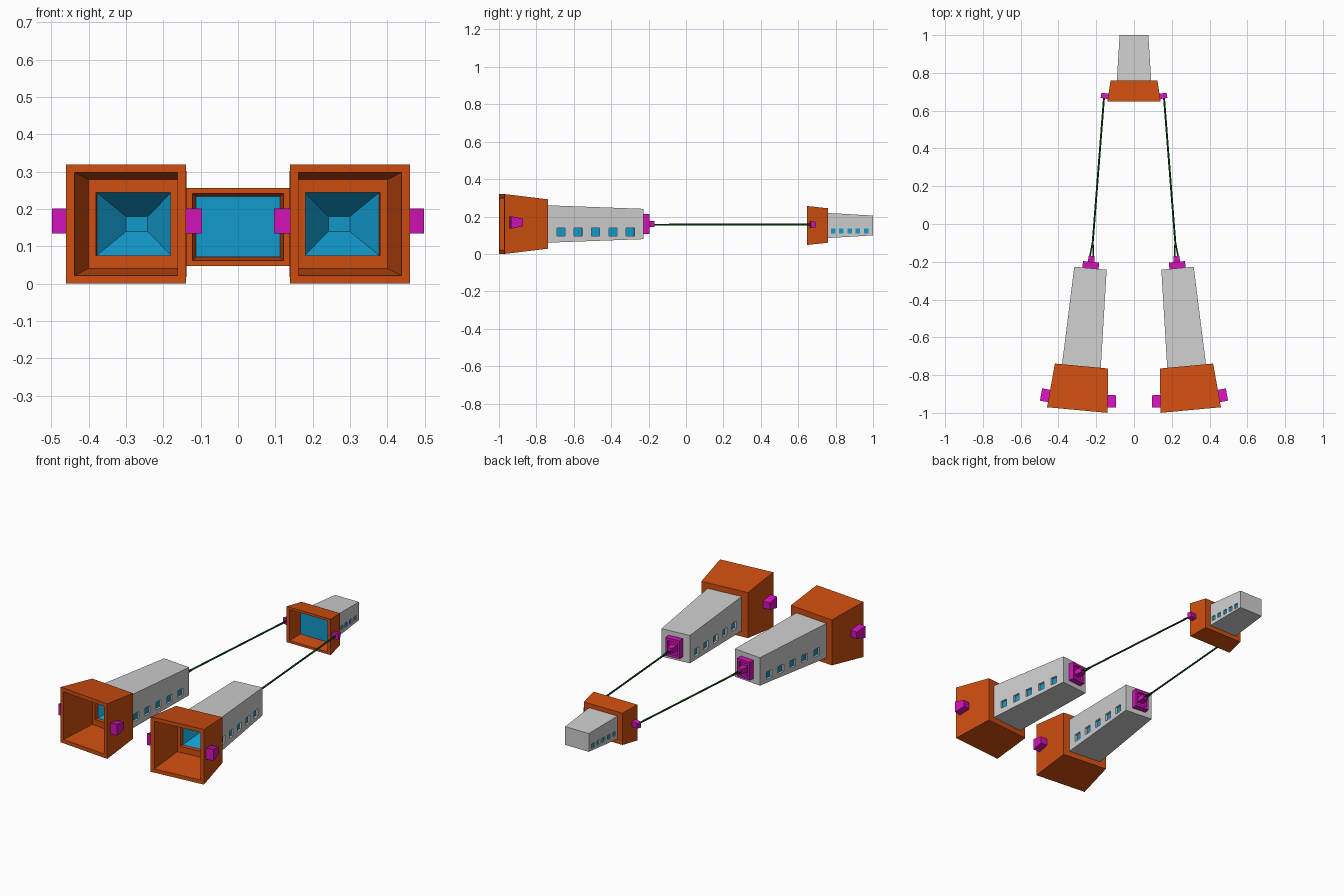
import bpy, bmesh, math
from mathutils import Matrix, Vector

if "Cube" in bpy.data.objects:
    bpy.data.objects.remove(bpy.data.objects["Cube"])

def material(name, rgb):
    m = bpy.data.materials.new(name)
    m.diffuse_color = (*rgb, 1)
    m.use_nodes = True
    m.node_tree.nodes["Principled BSDF"].inputs["Base Color"].default_value = m.diffuse_color
    return m

ORANGE = material("orange", (0.62, 0.075, 0.005))
GREY = material("light grey", (0.62, 0.62, 0.62))
BLUE = material("blue", (0.006, 0.32, 0.60))
MAGENTA = material("magenta", (0.65, 0.006, 0.48))
GREEN = material("green", (0.004, 0.11, 0.008))

def add_object(name, bm, mats, frame):
    bmesh.ops.recalc_face_normals(bm, faces=bm.faces)
    bm.transform(frame)
    me = bpy.data.meshes.new(name)
    bm.to_mesh(me)
    bm.free()
    for m in mats:
        me.materials.append(m)
    ob = bpy.data.objects.new(name, me)
    bpy.context.collection.objects.link(ob)
    return ob

def loft(bm, rings, closed=False, blue_from=None):
    """Rectangular rings (y, half width, half height) joined along y."""
    loops = [[bm.verts.new((sx * w, y, sz * h))
              for sx, sz in ((-1, -1), (1, -1), (1, 1), (-1, 1))] for y, w, h in rings]
    n = len(loops)
    for i in range(n if closed else n - 1):
        a, b = loops[i], loops[(i + 1) % n]
        for k in range(4):
            f = bm.faces.new((a[k], a[(k + 1) % 4], b[(k + 1) % 4], b[k]))
            f.material_index = int(blue_from is not None and i >= blue_from)
    if not closed:
        bm.faces.new(loops[0])
        f = bm.faces.new(loops[-1])
        f.material_index = int(blue_from is not None)

def part(name, rings, mats, frame, **kw):
    bm = bmesh.new()
    loft(bm, rings, **kw)
    return add_object(name, bm, mats, frame)

def boxes(name, centres, size, mat, frame):
    bm = bmesh.new()
    for c in centres:
        bmesh.ops.create_cube(bm, size=1, matrix=Matrix.Translation(c) @ Matrix.Diagonal((*size, 1)))
    return add_object(name, bm, [mat], frame)

def windows(tail, prefix, frame, ys, width_at, z, size, depth):
    """Cut window recesses in both sides of a tail and put panes in them."""
    spots = [(s, y) for s in (-1, 1) for y in ys]
    cutter = boxes("window_cutter", [(s * width_at(y), y, z) for s, y in spots],
                   (2 * depth, size[0], size[1]), GREY, frame)
    mod = tail.modifiers.new("windows", 'BOOLEAN')
    mod.operation, mod.solver, mod.object = 'DIFFERENCE', 'EXACT', cutter
    bpy.context.view_layer.update()
    me = bpy.data.meshes.new_from_object(tail.evaluated_get(bpy.context.evaluated_depsgraph_get()))
    tail.modifiers.clear()
    tail.data = me
    bpy.data.objects.remove(cutter)
    boxes(prefix + "_window_panes", [(s * (width_at(y) - depth + 0.003), y, z) for s, y in spots],
          (0.006, size[0], size[1]), BLUE, frame)

def cable(name, segments):
    bm = bmesh.new()
    for a, b, r in segments:
        a, b = Vector(a), Vector(b)
        d = b - a
        m = Matrix.Translation((a + b) / 2) @ d.to_track_quat('Z', 'Y').to_matrix().to_4x4()
        bmesh.ops.create_cone(bm, cap_ends=True, segments=8, radius1=r, radius2=r,
                              depth=d.length, matrix=m)
    add_object(name, bm, [GREEN], Matrix())

# Two front pods, turned slightly toward each other
for s, side in ((-1, "left"), (1, "right")):
    frame = Matrix.Translation((s * 0.30, -0.985, 0.16)) @ Matrix.Rotation(s * math.radians(5.3), 4, 'Z')
    # Hollow tapered hood
    part(side + "_hood", [(0.234, 0.141, 0.132), (0, 0.161, 0.16), (0, 0.139, 0.138),
                          (0.21, 0.12, 0.119), (0.21, 0.1, 0.084), (0.234, 0.1, 0.084)],
         [ORANGE], frame, closed=True)
    # Tail with the intake funnel in its front end
    tail = part(side + "_tail", [(0.754, 0.086, 0.081), (0.233, 0.103, 0.1),
                                 (0.233, 0.1, 0.084), (0.315, 0.029, 0.02)],
                [GREY, BLUE], frame, blue_from=2)
    windows(tail, side, frame, [0.308 + 0.0935 * i for i in range(5)],
            lambda y: 0.103 - 0.0326 * (y - 0.233), -0.042, (0.044, 0.043), 0.018)
    # Tapered lugs on both hood sides
    for t, where in ((-1, "a"), (1, "b")):
        lug = frame @ Matrix.Translation((t * 0.176, 0.062, 0.008)) @ Matrix.Rotation(t * math.radians(5), 4, 'Z')
        part(f"{side}_hood_lug_{where}", [(-0.033, 0.023, 0.033), (0.033, 0.023, 0.02)], [MAGENTA], lug)
    # Recessed cable plate and its lug
    rear = frame @ Matrix.Translation((0, 0.752, 0))
    part(side + "_cable_plate", [(0, 0.043, 0.053), (0.036, 0.043, 0.053),
                                 (0.036, 0.03, 0.038), (0.018, 0.03, 0.038)], [MAGENTA], rear)
    part(side + "_cable_plate_lug", [(0.015, 0.019, 0.015), (0.068, 0.015, 0.015)], [MAGENTA], rear)
    # Forked tow cable
    fork = (s * 0.218, -0.09, 0.157)
    cable(side + "_cable", [((s * 0.158, 0.68, 0.157), fork, 0.005),
                            (fork, (s * 0.214, -0.185, 0.157), 0.004),
                            (fork, (s * 0.236, -0.185, 0.157), 0.004)])
    # Cable lug on the rear pod
    lug = Matrix.Translation((s * 0.153, 0.678, 0.157)) @ Matrix.Rotation(s * math.radians(8), 4, 'Z')
    part(side + "_rear_pod_lug", [(-0.014, 0.022, 0.018), (0.014, 0.022, 0.014)], [MAGENTA], lug)

# Single rear pod
frame = Matrix.Translation((0, 0.648, 0.152))
part("rear_hood", [(0.112, 0.124, 0.092), (0, 0.141, 0.104), (0, 0.122, 0.09),
                   (0.09, 0.112, 0.081)], [ORANGE], frame)
part("rear_hood_panel", [(0.084, 0.112, 0.081), (0.091, 0.112, 0.081)], [BLUE], frame)
tail = part("rear_tail", [(0.352, 0.076, 0.053), (0.11, 0.091, 0.067)], [GREY], frame)
windows(tail, "rear", frame, [0.138 + 0.0445 * i for i in range(5)],
        lambda y: 0.091 - 0.062 * (y - 0.11), -0.029, (0.024, 0.027), 0.012)
